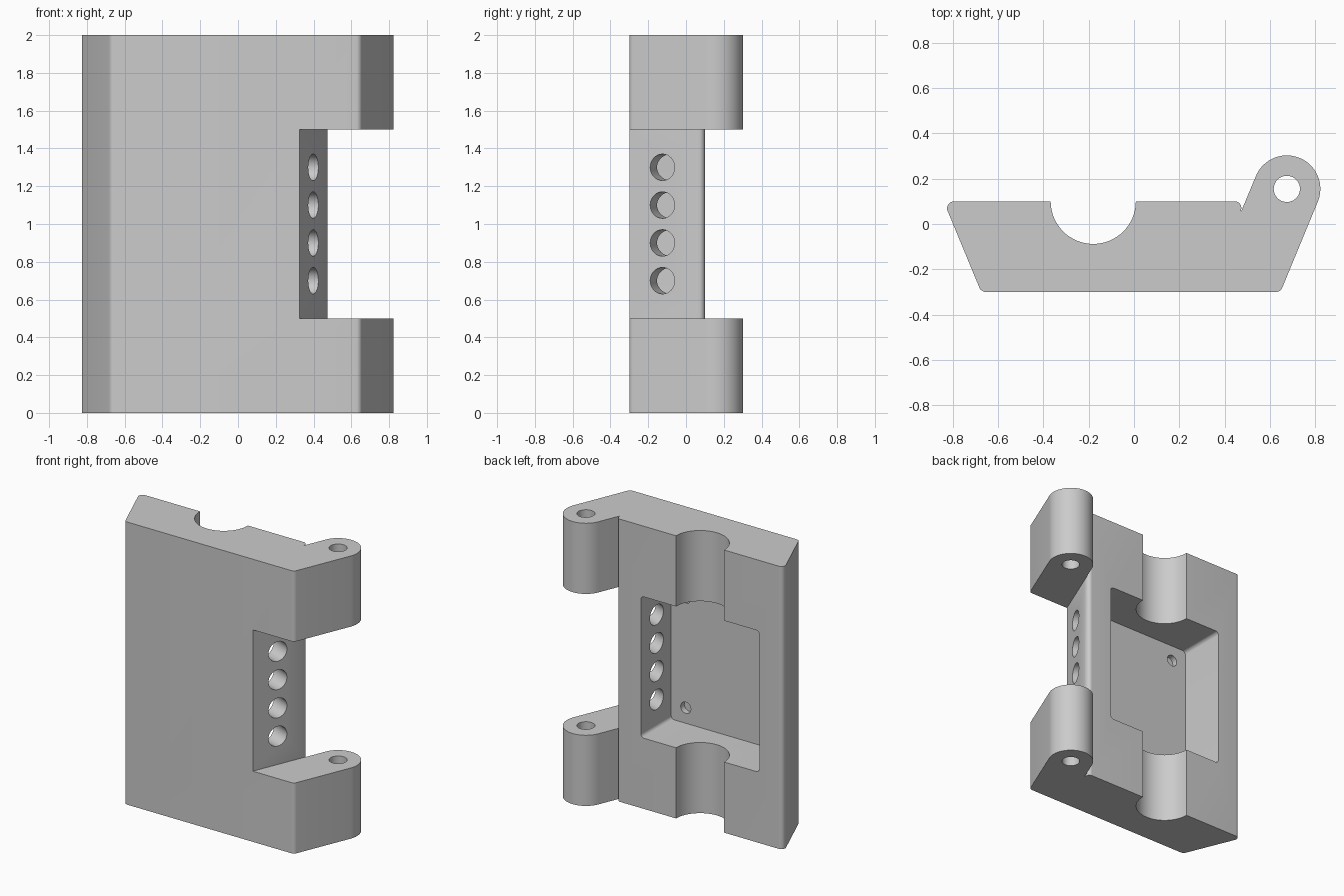
import bpy
import bmesh
from math import radians, tan, sin, cos, pi
from mathutils import Vector, Matrix

cube = bpy.data.objects.get("Cube")
if cube:
    bpy.data.objects.remove(cube, do_unlink=True)

grey = bpy.data.materials.new("plain grey")
grey.use_nodes = True
GREY = (0.6, 0.6, 0.6, 1)
grey.diffuse_color = GREY
grey.node_tree.nodes["Principled BSDF"].inputs["Base Color"].default_value = GREY

SLANT = radians(22.5)
FRONT, BACK = -0.3, 0.1
PIN = Vector((0.675, 0.155))
KNUCKLE_R = 0.148
MID_X = -0.18


def arc(center, r, start, end, steps):
    """Points on an arc, angles in degrees."""
    angles = [radians(start + (end - start) * i / steps) for i in range(steps + 1)]
    return [Vector((center[0] + r * cos(a), center[1] + r * sin(a))) for a in angles]


def fillet(prev, corner, nxt, r, steps=6):
    """Points that round a corner between two straight edges."""
    corner = Vector(corner)
    a = (Vector(prev) - corner).normalized()
    b = (Vector(nxt) - corner).normalized()
    half = a.angle(b) / 2
    center = corner + (a + b).normalized() * (r / sin(half))
    p, q = corner + a * (r / tan(half)) - center, corner + b * (r / tan(half)) - center
    return [center + (p.lerp(q, i / steps)).normalized() * r for i in range(steps + 1)]


def prism(name, outline, low, high, matrix=Matrix()):
    """Extrude a flat outline along local z."""
    bm = bmesh.new()
    face = bm.faces.new([bm.verts.new((p[0], p[1], low)) for p in outline])
    top = bmesh.ops.extrude_face_region(bm, geom=[face])["geom"]
    moved = [v for v in top if isinstance(v, bmesh.types.BMVert)]
    bmesh.ops.translate(bm, verts=moved, vec=(0, 0, high - low))
    bmesh.ops.transform(bm, matrix=matrix, verts=bm.verts)
    bmesh.ops.recalc_face_normals(bm, faces=bm.faces)
    mesh = bpy.data.meshes.new(name)
    bm.to_mesh(mesh)
    bm.free()
    mesh.materials.append(grey)
    obj = bpy.data.objects.new(name, mesh)
    bpy.context.collection.objects.link(obj)
    return obj


def cut(target, cutter):
    """Subtract a cutter, then discard it."""
    cutter.hide_render = True
    mod = target.modifiers.new("cut", "BOOLEAN")
    mod.operation, mod.solver, mod.object = "DIFFERENCE", "EXACT", cutter
    bpy.context.view_layer.objects.active = target
    bpy.ops.object.modifier_apply(modifier=mod.name)
    bpy.data.objects.remove(cutter, do_unlink=True)


def circle(r, steps=40, center=(0, 0)):
    return arc(center, r, 0, 360, steps)[:-1]


def slanted(x, y):
    """X on a slanted edge that meets the front plane at x."""
    return x + (y - FRONT) * tan(SLANT)


# Plate outline: slanted sides, half-round groove and hinge knuckle
front_right = (0.647, FRONT)
front_left = (-0.675, FRONT)
back_left = (-slanted(0.675, BACK), BACK)
inner = 0.326
outline = fillet((0, FRONT), front_right, (slanted(0.647, BACK), BACK), 0.03)
outline += arc(PIN, KNUCKLE_R, -22.5, 157.5, 32)
outline += [Vector((slanted(inner, 0.055), 0.055))]
outline += fillet((0.474, 0), (0.474, BACK), (0, BACK), 0.028)
outline += arc((MID_X, BACK), 0.188, 0, -180, 32)
outline += fillet((MID_X, BACK), back_left, front_left, 0.03)
outline += fillet(back_left, front_left, (0, FRONT), 0.03)
plate = prism("hinge_plate", outline, 0, 2)

# Gap between the two knuckles
gap = [(slanted(inner, -0.5), -0.5), (1.2, -0.5), (1.2, 0.6), (slanted(inner, 0.6), 0.6)]
cut(plate, prism("knuckle_gap", gap, 0.5, 1.5))

# Hinge pin bore
cut(plate, prism("pin_bore", circle(0.058, center=PIN), -0.1, 2.1))

# Rectangular pocket with rounded corners, open at the back
FLOOR = -0.24
W, H = 0.464, 0.5
corners = [(W, H), (-W, H), (-W, -H), (W, -H)]
pocket = []
for i, corner in enumerate(corners):
    pocket += fillet(corners[i - 1], corner, corners[(i + 1) % 4], 0.025)
to_back = Matrix.Translation((MID_X, 0, 1)) @ Matrix.Rotation(pi / 2, 4, "X")
cut(plate, prism("pocket", pocket, -0.4, -FLOOR, to_back))

# Shallow holes in the pocket floor corners
for sx in (-1, 1):
    for sz in (-1, 1):
        spot = circle(0.04, 24, (sx * 0.35, sz * 0.39))
        cut(plate, prism("floor_hole", spot, 0.1, -FLOOR + 0.04, to_back))

# Row of round holes, square to the slanted gap wall
for i in range(4):
    y = -0.125
    place = (Matrix.Translation((slanted(inner, y), y, 0.7 + 0.2 * i))
             @ Matrix.Rotation(-SLANT, 4, "Z") @ Matrix.Rotation(pi / 2, 4, "Y"))
    cut(plate, prism("side_hole", circle(0.07), -0.2, 0.1, place))

# Smooth the curves, keep the edges sharp
bpy.ops.object.select_all(action="DESELECT")
plate.select_set(True)
bpy.context.view_layer.objects.active = plate
bpy.ops.object.shade_smooth_by_angle(angle=radians(30))
